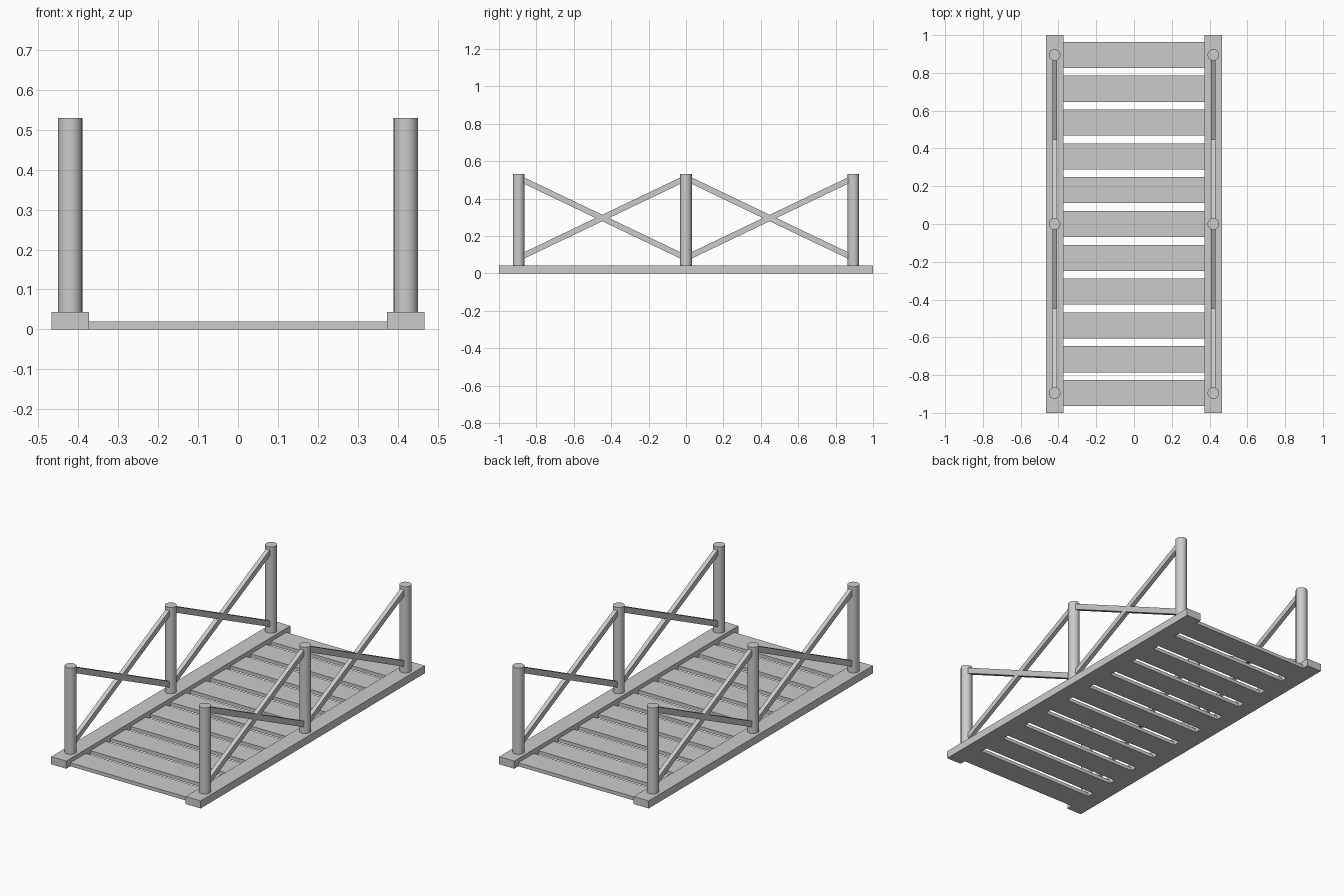
import bpy
from math import atan2, hypot

if "Cube" in bpy.data.objects:
    bpy.data.objects.remove(bpy.data.objects["Cube"])


def box(name, center, size, rot_x=0.0):
    bpy.ops.mesh.primitive_cube_add(size=1, location=center, rotation=(rot_x, 0, 0))
    ob = bpy.context.object
    ob.name = name
    ob.scale = size
    return ob


def post(name, x, y, z0, z1, radius):
    bpy.ops.mesh.primitive_cylinder_add(vertices=16, radius=radius, depth=z1 - z0,
                                        location=(x, y, (z0 + z1) / 2))
    bpy.context.object.name = name
    bpy.ops.object.shade_smooth_by_angle()


RAIL_H = 0.043
SPAN = 0.895      # spacing between posts
LOW, HIGH = 0.082, 0.51   # brace heights at the post centres

# deck planks between the side beams
for i in range(11):
    box(f"deck_plank_{i + 1}", (0, (i - 5) * 0.179, 0.01), (0.75, 0.138, 0.02))

for side, x in (("left", -0.42), ("right", 0.42)):
    # side beam
    box(f"{side}_beam", (x, 0, RAIL_H / 2), (0.094, 2.0, RAIL_H))
    # railing posts
    for i in (-1, 0, 1):
        post(f"{side}_post_{i + 2}", x, i * SPAN, RAIL_H - 0.003, 0.53, 0.031)
    # crossed braces in each bay
    for bay in (-1, 1):
        for slope in (-1, 1):
            rise = HIGH - LOW
            box(f"{side}_brace_{'front' if bay < 0 else 'back'}_{'up' if slope > 0 else 'down'}",
                (x, bay * SPAN / 2, (LOW + HIGH) / 2),
                (0.024, hypot(SPAN, rise) - 0.02, 0.031),
                slope * atan2(rise, SPAN))
